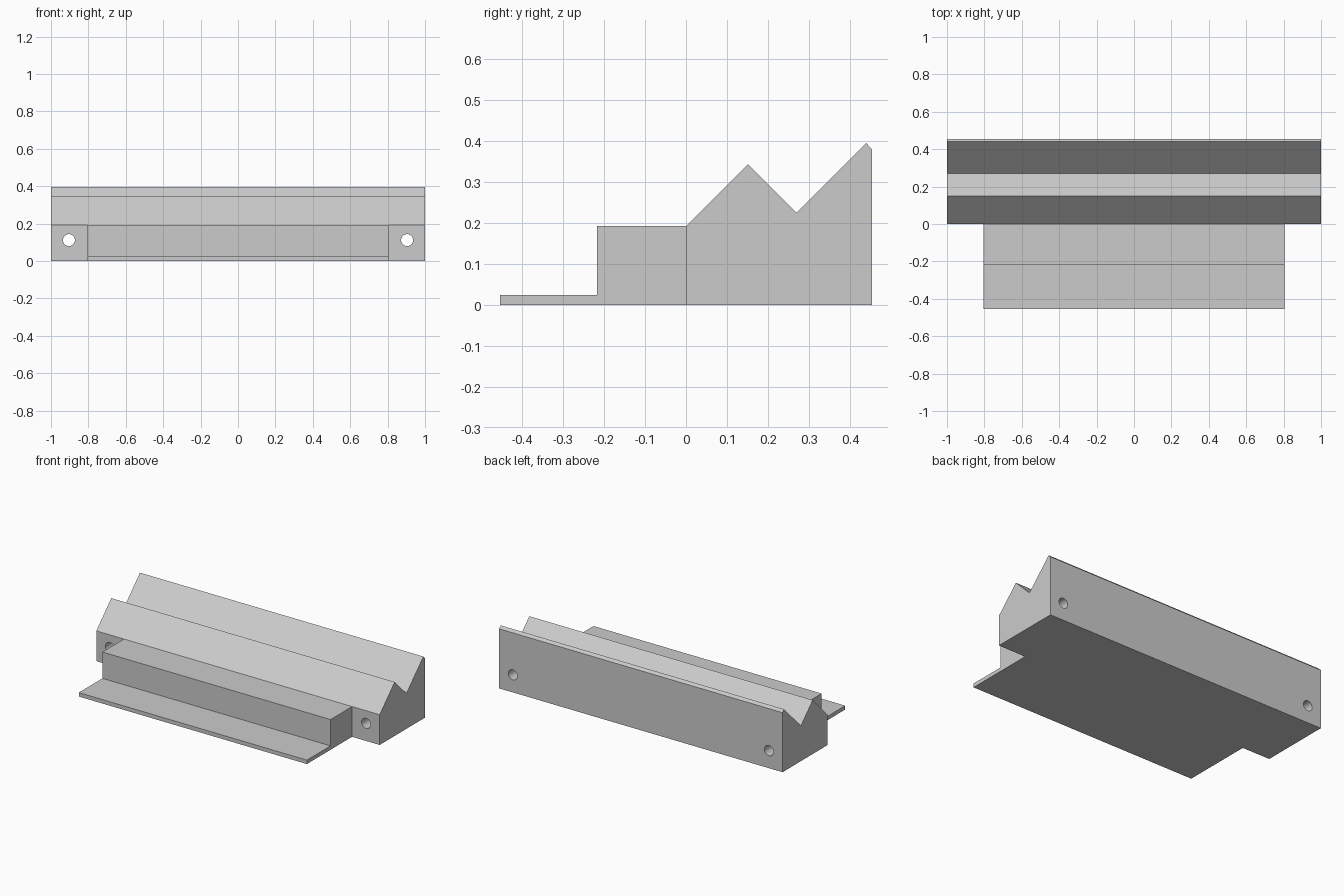
import bpy, bmesh, math

if "Cube" in bpy.data.objects:
    bpy.data.objects.remove(bpy.data.objects["Cube"])

grey = bpy.data.materials.new("light_grey")
grey.diffuse_color = (0.6, 0.6, 0.6, 1)
grey.use_nodes = True
grey.node_tree.nodes["Principled BSDF"].inputs["Base Color"].default_value = grey.diffuse_color


def extrude_profile(name, profile, half_width):
    """Extrude a closed (y, z) profile along x, centred on x = 0."""
    bm = bmesh.new()
    face = bm.faces.new([bm.verts.new((-half_width, y, z)) for y, z in profile])
    out = bmesh.ops.extrude_face_region(bm, geom=[face])
    moved = [v for v in out["geom"] if isinstance(v, bmesh.types.BMVert)]
    bmesh.ops.translate(bm, verts=moved, vec=(2 * half_width, 0, 0))
    bmesh.ops.recalc_face_normals(bm, faces=bm.faces)
    mesh = bpy.data.meshes.new(name)
    bm.to_mesh(mesh)
    bm.free()
    mesh.materials.append(grey)
    obj = bpy.data.objects.new(name, mesh)
    bpy.context.collection.objects.link(obj)
    return obj


def combine(target, other, operation):
    """Apply a boolean and remove the helper object."""
    mod = target.modifiers.new(operation.lower(), 'BOOLEAN')
    mod.operation, mod.solver, mod.object = operation, 'EXACT', other
    bpy.context.view_layer.objects.active = target
    bpy.ops.object.modifier_apply(modifier=mod.name)
    bpy.data.objects.remove(other, do_unlink=True)


# Full-width back bar with two ridges and a V groove
rail = extrude_profile("ridged_rail", [
    (0, 0), (0.455, 0), (0.455, 0.38), (0.44, 0.396),
    (0.27, 0.226), (0.151, 0.344), (0, 0.193)], 1.0)

# Narrower front block with a thin lip, running into the bar
step = extrude_profile("front_step", [
    (0.1, 0), (0.1, 0.193), (-0.217, 0.193), (-0.217, 0.025),
    (-0.455, 0.025), (-0.455, 0)], 0.805)
combine(rail, step, 'UNION')

# Screw holes through both ends of the bar
for side in (-1, 1):
    bpy.ops.mesh.primitive_cylinder_add(
        vertices=32, radius=0.032, depth=0.8,
        location=(side * 0.904, 0.23, 0.112), rotation=(math.pi / 2, 0, 0))
    cutter = bpy.context.object
    cutter.name = "hole_cutter"
    cutter.data.materials.append(grey)
    cutter.hide_render = True
    combine(rail, cutter, 'DIFFERENCE')

bpy.ops.object.select_all(action='DESELECT')
rail.select_set(True)
bpy.context.view_layer.objects.active = rail
bpy.ops.object.shade_smooth_by_angle(angle=math.radians(30))
